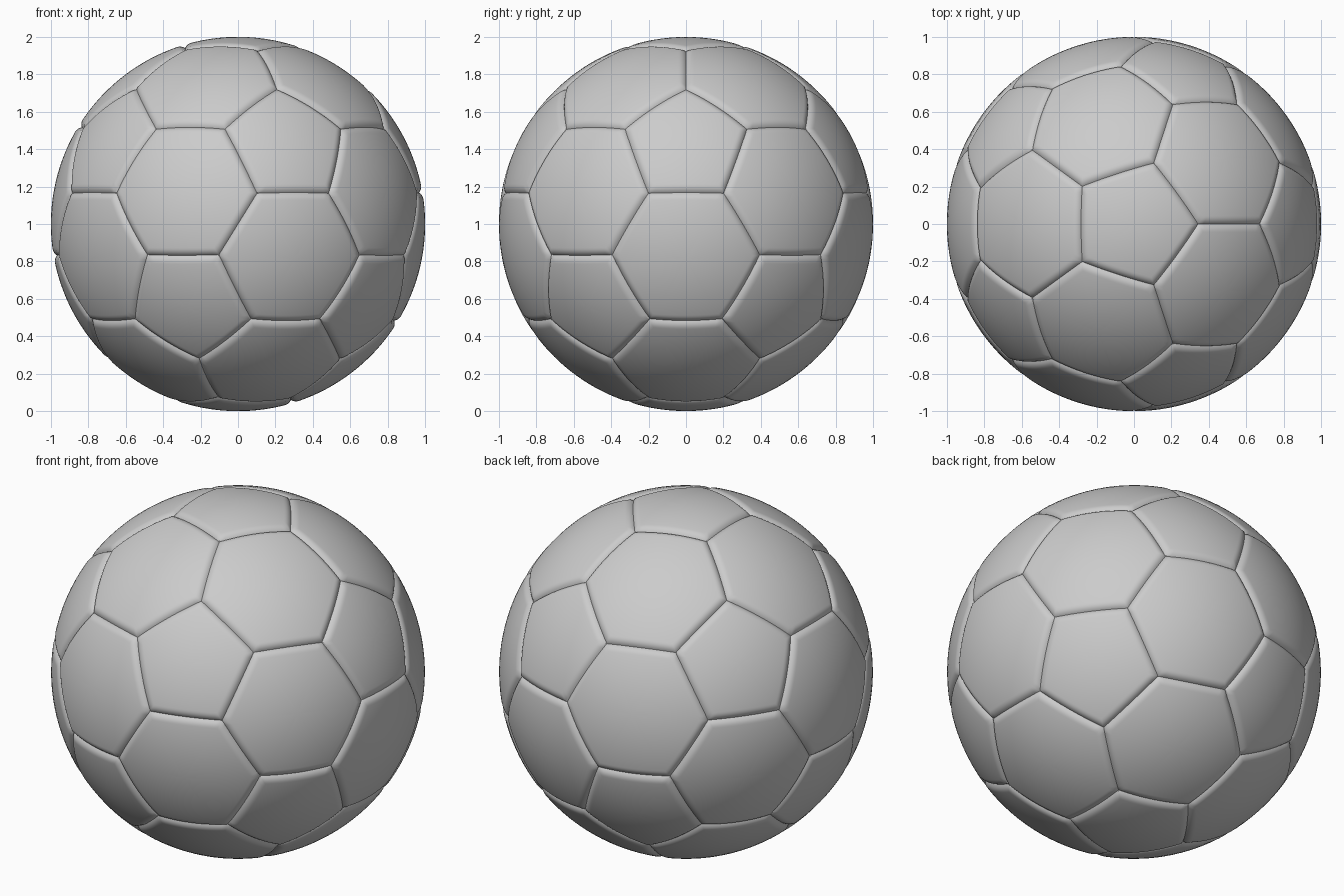
import bpy, bmesh
from math import sin, cos, atan, radians, atan2
from mathutils import Vector

if "Cube" in bpy.data.objects:
    bpy.data.objects.remove(bpy.data.objects["Cube"])

CUT = 0.338              # where each icosahedron edge is truncated
DEPTH, WIDTH = 0.018, 0.045   # seam groove depth and edge rounding width
SEG = 14                 # segments along each panel side
EDGE_RINGS = [0, .003, .008, .014, .021, .029, .037, .045]
INNER_RINGS = 8

# Icosahedron with a corner straight up
lat = atan(0.5)
corners = [Vector((0, 0, 1)), Vector((0, 0, -1))]
for k in range(5):
    for s, off in ((1, 0), (-1, 36)):
        a = radians(72 * k + off)
        corners.append(Vector((cos(lat) * cos(a), cos(lat) * sin(a), s * sin(lat))))


def near(i):
    return [j for j in range(12) if j != i and (corners[i] - corners[j]).length < 1.2]


def cut(i, j):
    return corners[i].lerp(corners[j], CUT).normalized()


def ordered(points):
    """Sort points counter-clockwise as seen from outside."""
    c = sum(points, Vector()) / len(points)
    n = c.normalized()
    u = (points[0] - c).normalized()
    v = n.cross(u)
    return sorted(points, key=lambda p: atan2((p - c).dot(v), (p - c).dot(u)))


# Pentagons around corners, hexagons on the triangles
panels = [ordered([cut(i, j) for j in near(i)]) for i in range(12)]
for i in range(12):
    for j in near(i):
        for k in near(i):
            if i < j < k and k in near(j):
                t = (i, j, k)
                panels.append(ordered([cut(a, b) for a in t for b in t if a != b]))

bm = bmesh.new()


def add_panel(pts):
    """Spherical panel whose rim rolls down into the seam."""
    n = len(pts)
    c = sum(pts, Vector()) / n
    rim = [pts[i].lerp(pts[(i + 1) % n], k / SEG) for i in range(n) for k in range(SEG)]
    apothem = min(((pts[i] + pts[(i + 1) % n]) / 2 - c).length for i in range(n))
    last = EDGE_RINGS[-1]
    dists = EDGE_RINGS + [last + (apothem - last) * k / INNER_RINGS
                          for k in range(1, INNER_RINGS)]
    rings = []
    for d in dists:
        r = 1 - DEPTH * max(0, 1 - d / WIDTH) ** 2.5
        s = 1 - d / apothem
        rings.append([bm.verts.new(c.lerp(p, s).normalized() * r) for p in rim])
    m = len(rim)
    for a, b in zip(rings, rings[1:]):
        for i in range(m):
            j = (i + 1) % m
            bm.faces.new((a[i], a[j], b[j], b[i]))
    mid = bm.verts.new(c.normalized())
    for i in range(m):
        bm.faces.new((rings[-1][i], rings[-1][(i + 1) % m], mid))


for p in panels:
    add_panel(p)

# Join panels along the seams and stand the ball on the ground
bmesh.ops.remove_doubles(bm, verts=bm.verts[:], dist=0.0005)
bmesh.ops.recalc_face_normals(bm, faces=bm.faces[:])
bmesh.ops.translate(bm, verts=bm.verts[:], vec=(0, 0, 1))
mesh = bpy.data.meshes.new("paneled_ball")
bm.to_mesh(mesh)
bm.free()
ball = bpy.data.objects.new("paneled_ball", mesh)
bpy.context.collection.objects.link(ball)
bpy.context.view_layer.objects.active = ball
ball.select_set(True)
bpy.ops.object.shade_smooth_by_angle(angle=radians(40))
